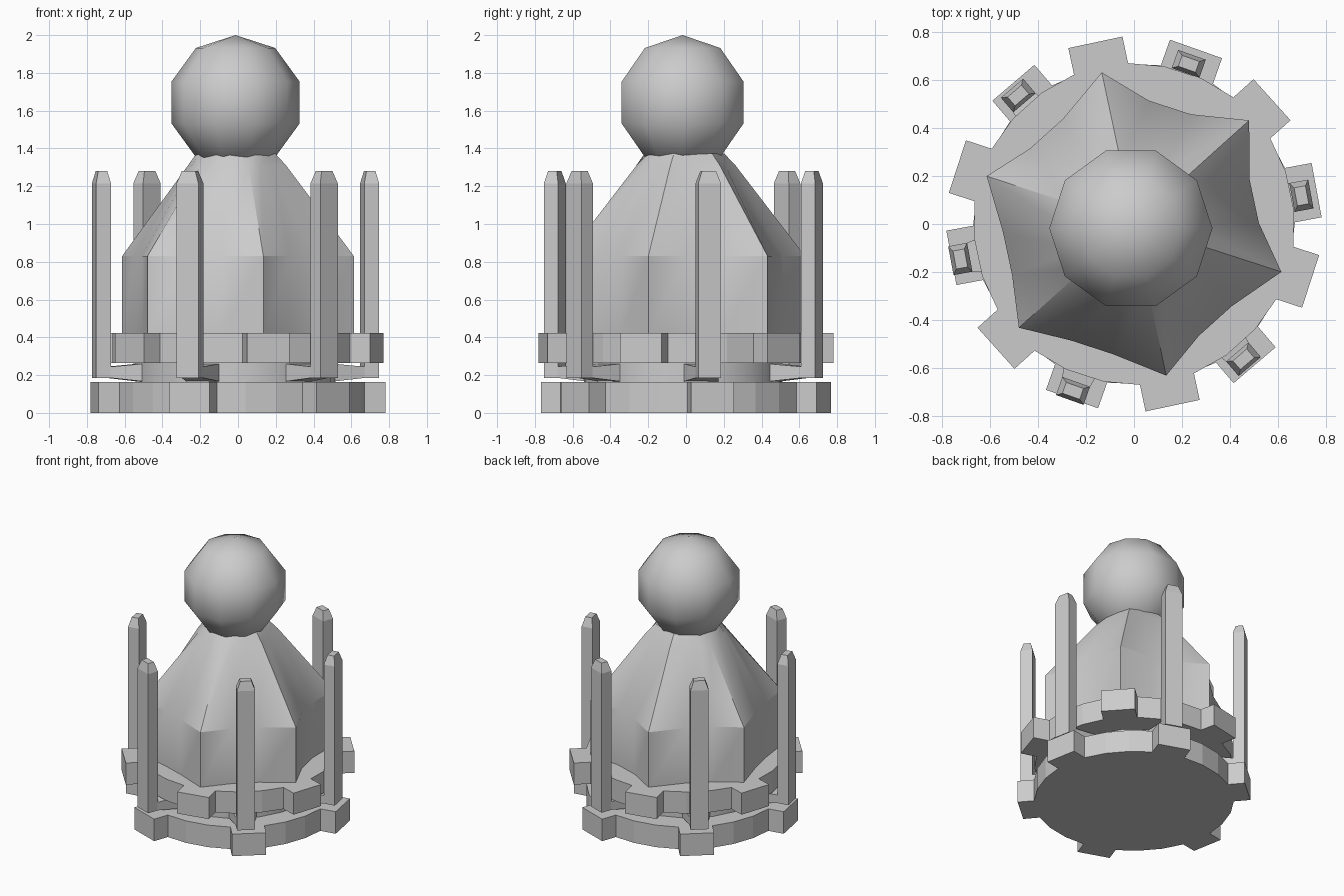
import bpy, math
from math import sin, cos, radians

if "Cube" in bpy.data.objects:
    bpy.data.objects.remove(bpy.data.objects["Cube"])

OFF = (-0.013, -0.014)      # slight offset of the turned parts
UPPER, LOWER = 42.0, 10.5   # first tooth angle of each toothed ring


def polar(r, a, c=(0, 0)):
    return c[0] + r * cos(radians(a)), c[1] + r * sin(radians(a))


def loft(name, rings, smooth=None):
    """Closed solid through rings of equal point count."""
    n = len(rings[0])
    verts = [p for ring in rings for p in ring]
    faces = [tuple(range(n))[::-1], tuple(range(len(verts) - n, len(verts)))]
    for k in range(len(rings) - 1):
        for i in range(n):
            j = (i + 1) % n
            faces.append((k * n + i, k * n + j, (k + 1) * n + j, (k + 1) * n + i))
    me = bpy.data.meshes.new(name)
    me.from_pydata(verts, [], faces)
    ob = bpy.data.objects.new(name, me)
    bpy.context.collection.objects.link(ob)
    if smooth:
        bpy.ops.object.select_all(action='DESELECT')
        ob.select_set(True)
        bpy.context.view_layer.objects.active = ob
        bpy.ops.object.shade_smooth_by_angle(angle=radians(smooth))
    return ob


def toothed_ring(name, start, z0, z1):
    outline = []
    for k in range(6):
        a = start + 60 * k
        ux, uy = polar(1, a)
        for r, t in ((0.66, -0.115), (0.773, -0.115), (0.773, 0.115), (0.66, 0.115)):
            outline.append((r * ux - t * uy, r * uy + t * ux))
        outline += [polar(0.668, a + 23), polar(0.668, a + 37)]
    loft(name, [[(x, y, z) for x, y in outline] for z in (z0, z1)])


# Two toothed rings, staggered by half a tooth
toothed_ring("lower_ring", LOWER, 0.0, 0.163)
toothed_ring("upper_ring", UPPER, 0.263, 0.423)

# Hub between the rings
loft("hub", [[(*polar(0.53, UPPER + 20 * i, OFF), z) for i in range(18)]
             for z in (0.15, 0.28)], 30)


# Six-pointed body narrowing to a round neck
def body_ring(r_in, r_tip, z):
    return [(*(polar(r_in, UPPER + 20 * i, OFF) if i % 3 else polar(r_tip, UPPER + 20 * i)), z)
            for i in range(18)]


loft("body", [body_ring(0.533, 0.645, 0.41), body_ring(0.533, 0.645, 0.83),
              body_ring(0.252, 0.268, 1.31), body_ring(0.208, 0.208, 1.372)], 30)

# Ball on top
bpy.ops.mesh.primitive_uv_sphere_add(segments=10, ring_count=5, radius=0.357,
                                     location=(-0.013, -0.018, 1.643),
                                     rotation=(0, 0, radians(90)))
ball = bpy.context.object
ball.name = "ball"
bpy.ops.object.shade_smooth_by_angle(angle=radians(60))

# Upright posts, each held by a tapering bracket from the hub
for k in range(6):
    a = LOWER + 60 * k
    ux, uy = polar(1, a)

    def place(r, t, z):
        return (OFF[0] + r * ux - t * uy, OFF[1] + r * uy + t * ux, z)

    def rect(r, hr, ht, z):
        return [place(r + i * hr, j * ht, z) for i, j in ((-1, -1), (1, -1), (1, 1), (-1, 1))]

    loft(f"post_{k + 1}", [rect(0.722, 0.04, 0.061, 0.185), rect(0.722, 0.04, 0.061, 1.215),
                           rect(0.722, 0.024, 0.038, 1.28)])

    def section(r, ht, z0, z1):
        return [place(r, -ht, z0), place(r, ht, z0), place(r, ht, z1), place(r, -ht, z1)]

    loft(f"bracket_{k + 1}", [section(0.48, 0.1, 0.163, 0.263),
                              section(0.70, 0.058, 0.187, 0.243)])
